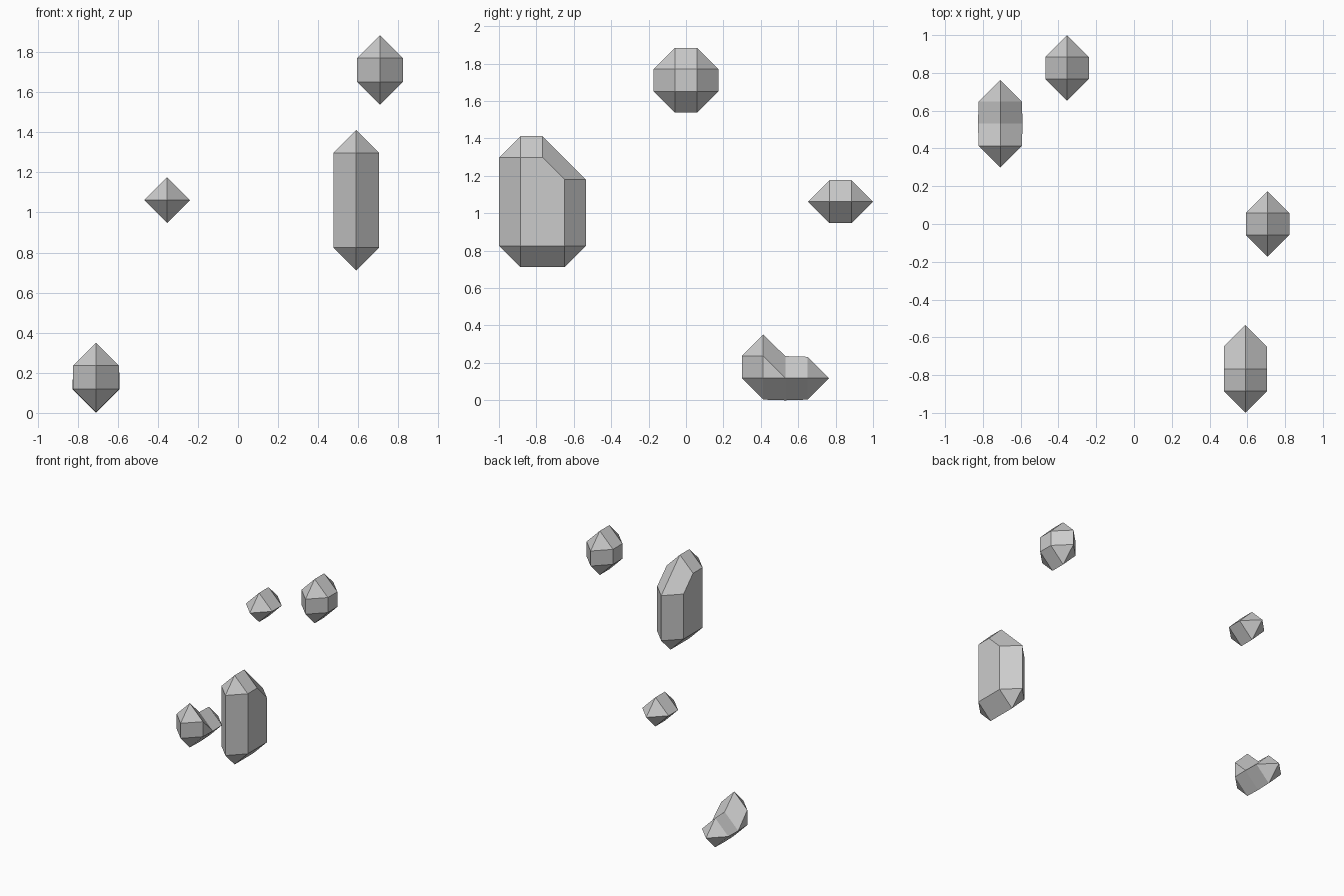
import bpy
import bmesh
import math
from mathutils import Vector

default = bpy.data.objects.get("Cube")
if default:
    bpy.data.objects.remove(default, do_unlink=True)

CELL = 0.118    # lattice spacing shared by all the rocks
REACH = 0.97    # how far a facet tip stands off its lattice point

# One stone colour for everything
stone = bpy.data.materials.new("grey stone")
stone.use_nodes = True
stone.diffuse_color = (0.6, 0.6, 0.6, 1)
stone.node_tree.nodes["Principled BSDF"].inputs["Base Color"].default_value = stone.diffuse_color


def add_hull(bm, cells, x, cut=None, keep_front=True):
    """Convex shell around octahedra at (y, z, reach), optionally cut open at y."""
    part = bmesh.new()
    for y, z, reach in cells:
        for axis in range(3):
            for side in (-reach, reach):
                p = Vector((x, y, z))
                p[axis] += side
                part.verts.new(p * CELL)
    bmesh.ops.remove_doubles(part, verts=part.verts[:], dist=0.0005)
    bmesh.ops.convex_hull(part, input=part.verts[:])
    loose = [v for v in part.verts if not v.link_faces]
    bmesh.ops.delete(part, geom=loose, context='VERTS')
    bmesh.ops.dissolve_limit(part, angle_limit=math.radians(0.5),
                             verts=part.verts[:], edges=part.edges[:])
    if cut is not None:
        bmesh.ops.bisect_plane(part, geom=part.verts[:] + part.edges[:] + part.faces[:],
                               dist=0.0001, plane_co=(0, cut * CELL, 0), plane_no=(0, 1, 0),
                               clear_outer=keep_front, clear_inner=not keep_front)
    temp = bpy.data.meshes.new("part")
    part.to_mesh(temp)
    part.free()
    bm.from_mesh(temp)
    bpy.data.meshes.remove(temp)


def finish(bm, name):
    bmesh.ops.remove_doubles(bm, verts=bm.verts[:], dist=0.0005)
    bmesh.ops.recalc_face_normals(bm, faces=bm.faces[:])
    mesh = bpy.data.meshes.new(name)
    bm.to_mesh(mesh)
    bm.free()
    mesh.materials.append(stone)
    bpy.context.collection.objects.link(bpy.data.objects.new(name, mesh))


def rock(name, x, cells):
    bm = bmesh.new()
    add_hull(bm, [(y, z, REACH) for y, z in cells], x)
    finish(bm, name)


# Convex floating rocks: x, then (y, z) corners in lattice steps
rock("top_rock", 6, [(-.5, 14), (.5, 14), (-.5, 15), (.5, 15)])
rock("small_back_rock", -3, [(6.5, 9), (7.5, 9)])
rock("tall_front_rock", 5, [(-7.5, 7), (-7.5, 11), (-6.5, 11), (-5.5, 10), (-5.5, 7)])

# Lowest rock: a peaked half and a low half sharing one section
bm = bmesh.new()
middle = (4.5, 1, 1)
add_hull(bm, [(3.5, 1, REACH), (3.5, 2, REACH), middle], -6, 4.5, True)
add_hull(bm, [middle, (5.5, 1, REACH)], -6, 4.5, False)
finish(bm, "low_stepped_rock")
